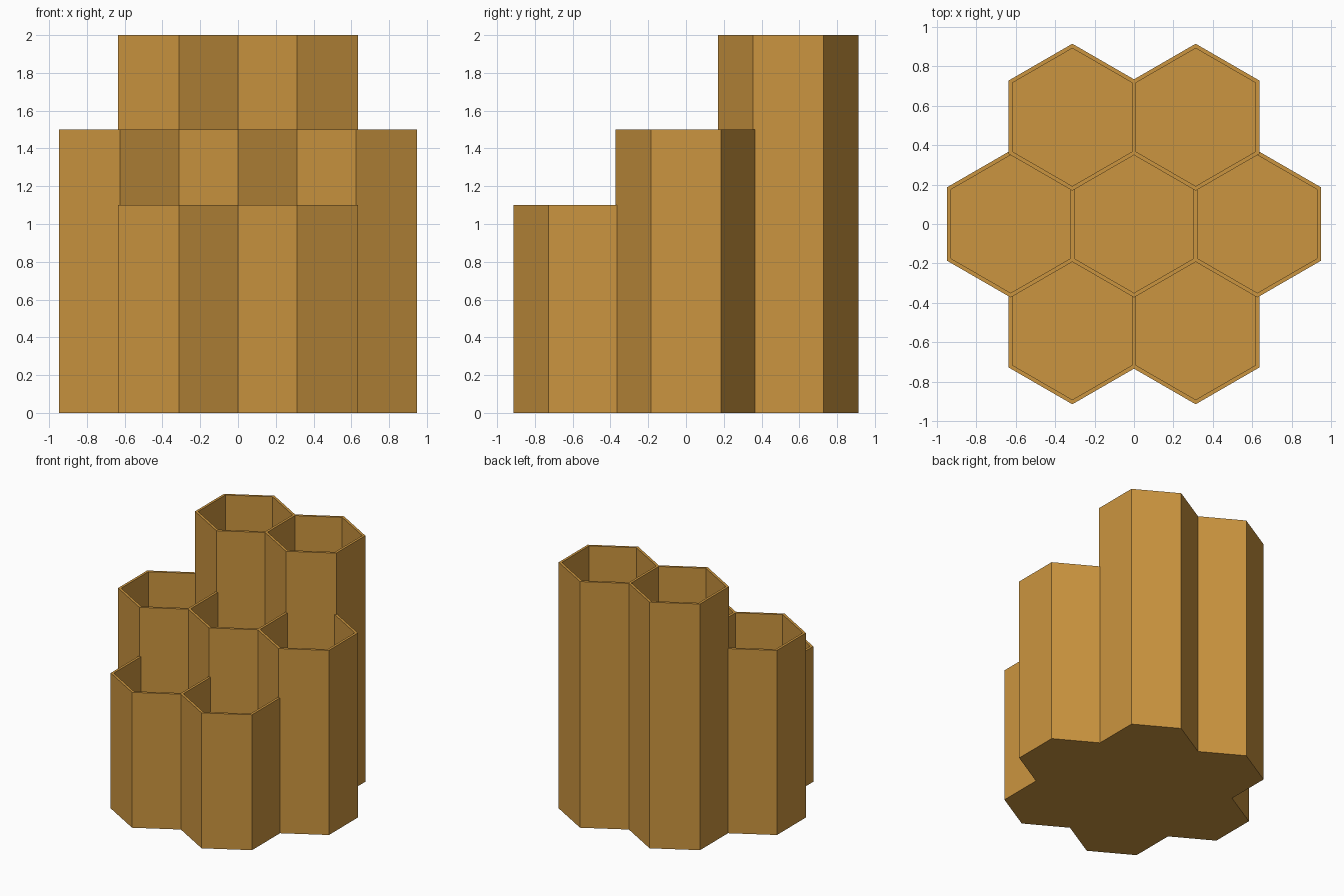
import bpy, bmesh, math

cube = bpy.data.objects.get("Cube")
if cube:
    bpy.data.objects.remove(cube)

SPACING = 0.625          # distance between cell centres
WALL = 0.02              # neighbouring cells share one wall
FLOOR = 0.04
OUTER = (SPACING + WALL) / math.sqrt(3)
INNER = (SPACING - WALL) / math.sqrt(3)
ROW = SPACING * math.sqrt(3) / 2

honey = bpy.data.materials.new("honey_brown")
honey.use_nodes = True
colour = (0.6, 0.3, 0.05, 1)
honey.diffuse_color = colour
honey.node_tree.nodes["Principled BSDF"].inputs["Base Color"].default_value = colour


def hex_ring(bm, radius, z):
    angles = [math.radians(30 + 60 * i) for i in range(6)]
    return [bm.verts.new((radius * math.cos(a), radius * math.sin(a), z)) for a in angles]


def hex_cup(name, x, y, height):
    """Open hexagonal tube with a closed floor."""
    bm = bmesh.new()
    rings = [hex_ring(bm, r, z) for r, z in
             ((OUTER, 0), (OUTER, height), (INNER, height), (INNER, FLOOR))]
    for a, b in zip(rings, rings[1:]):
        for i in range(6):
            j = (i + 1) % 6
            bm.faces.new((a[i], a[j], b[j], b[i]))
    bm.faces.new(rings[0][::-1])
    bm.faces.new(rings[-1])
    bmesh.ops.recalc_face_normals(bm, faces=bm.faces)
    mesh = bpy.data.meshes.new(name)
    bm.to_mesh(mesh)
    bm.free()
    mesh.materials.append(honey)
    cup = bpy.data.objects.new(name, mesh)
    cup.location = (x, y, 0)
    bpy.context.collection.objects.link(cup)


# Three stepped rows of cells: short front, medium middle, tall back
rows = (
    ("front", -ROW, 1.1, {"right": -0.5, "left": 0.5}),
    ("middle", 0, 1.5, {"right": -1, "centre": 0, "left": 1}),
    ("back", ROW, 2.0, {"right": -0.5, "left": 0.5}),
)
for row, y, height, cells in rows:
    for side, step in cells.items():
        hex_cup(f"{row}_{side}_cell", step * SPACING, y, height)
